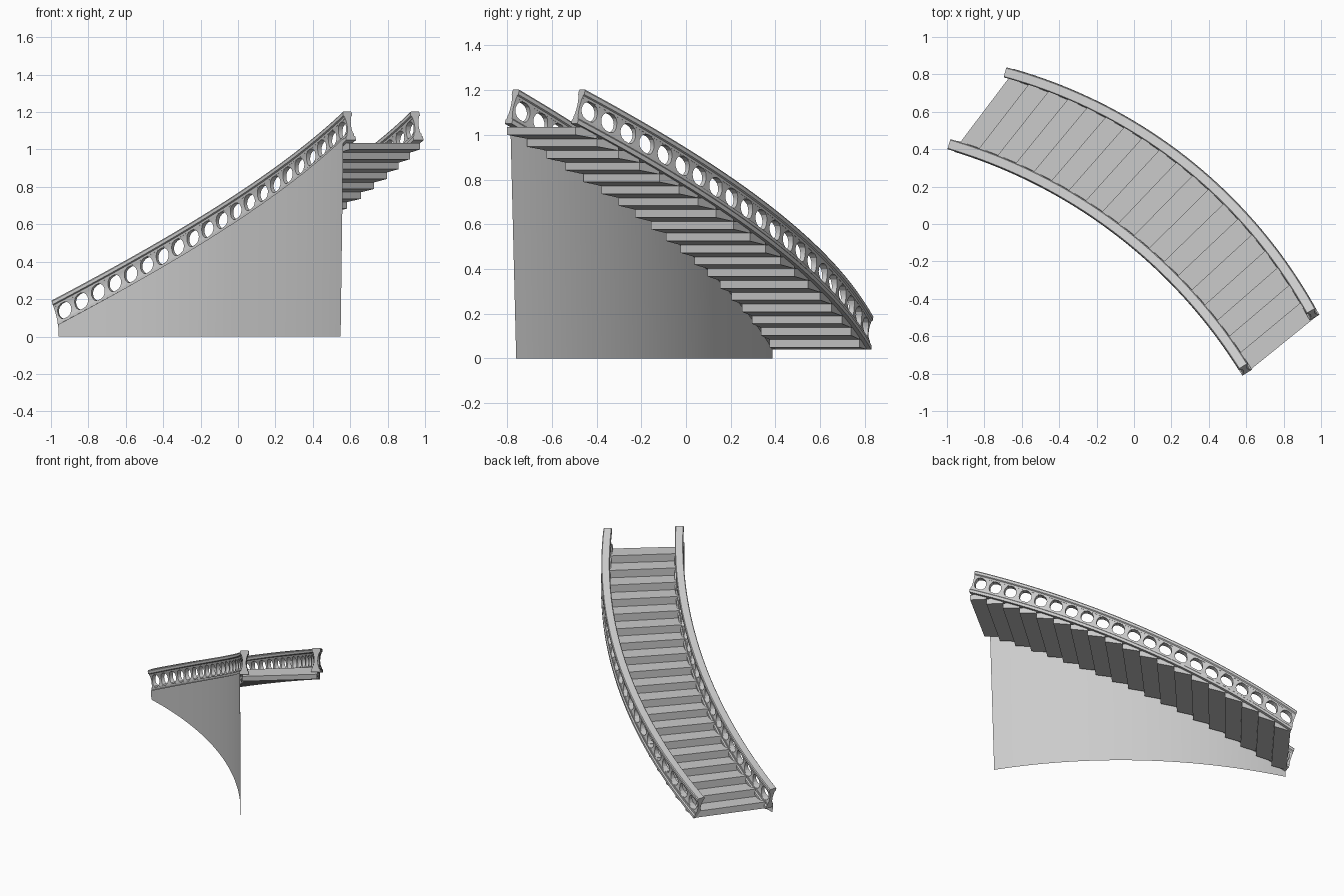
import bpy, math
from mathutils import Vector

if "Cube" in bpy.data.objects:
    bpy.data.objects.remove(bpy.data.objects["Cube"])

Z0, Z1, SHEAR = 0.04, 1.05, -0.27


class Arc:
    """Plan arc from a to b bulging by sag, rising evenly from Z0 to Z1."""
    def __init__(self, a, b, sag):
        a, b = Vector(a), Vector(b)
        d = b - a
        c = d.length
        d.normalize()
        n = Vector((-d.y, d.x))
        self.r = (c * c / 4 + sag * sag) / (2 * sag)
        self.half = math.asin(c / 2 / self.r)
        self.center = (a + b) / 2 + n * (sag - self.r)
        self.d, self.n = d, n
        self.length = 2 * self.half * self.r

    def at(self, t, off=0.0, h=0.0):
        # off = sideways offset, h = height above the path (leaning back slightly)
        t += SHEAR * h / self.length
        ang = (2 * t - 1) * self.half
        p = self.center + (self.d * math.sin(ang) + self.n * math.cos(ang)) * (self.r + off)
        t0 = t - SHEAR * h / self.length
        return (p.x, p.y, Z0 + (Z1 - Z0) * t0 + h)


inner = Arc((-0.95, 0.415), (0.605, -0.795), 0.18)
outer = Arc((-0.65, 0.80), (0.965, -0.50), 0.21)


def make(name, verts, faces, smooth=False):
    me = bpy.data.meshes.new(name)
    me.from_pydata(verts, [], faces)
    ob = bpy.data.objects.new(name, me)
    bpy.context.collection.objects.link(ob)
    if smooth:
        bpy.ops.object.select_all(action='DESELECT')
        ob.select_set(True)
        bpy.context.view_layer.objects.active = ob
        bpy.ops.object.shade_smooth_by_angle(angle=math.radians(25))
    return ob


def loft(rings, verts, faces):
    """Skin closed rings and cap both ends."""
    base, m = len(verts), len(rings[0])
    for r in rings:
        verts.extend(r)
    for i in range(len(rings) - 1):
        for j in range(m):
            k = (j + 1) % m
            a = base + i * m
            faces.append((a + j, a + m + j, a + m + k, a + k))
    faces.append(tuple(base + j for j in range(m)))
    faces.append(tuple(base + (len(rings) - 1) * m + j for j in reversed(range(m))))


def sweep(name, arc, profile, n=40):
    verts, faces = [], []
    loft([[arc.at(i / n, o, h) for o, h in profile] for i in range(n + 1)], verts, faces)
    make(name, verts, faces, True)


def mirrored(right):
    return right + [(-o, h) for o, h in reversed(right)]


BASE = mirrored([(0.030, 0.0), (0.030, 0.018), (0.022, 0.024), (0.022, 0.037)])
RAIL = mirrored([(0.019, 0.116), (0.021, 0.126), (0.028, 0.131), (0.028, 0.147), (0.023, 0.153)])


# Balusters flare at both ends so the gaps between them read as ovals
def balusters(name, arc, gaps=21):
    verts, faces = [], []
    pitch = 1 / gaps
    for i in range(gaps + 1):
        rings = []
        for k in range(9):
            u = -1 + k / 4
            h = 0.0765 + 0.043 * u
            wid = pitch * (0.5 - 0.385 * math.sqrt(max(0, 1 - u * u)))
            dep = 0.012 + 0.007 * u * u
            lo, hi = max(0, i * pitch - wid), min(1, i * pitch + wid)
            rings.append([arc.at(lo, -dep, h), arc.at(lo, dep, h),
                          arc.at(hi, dep, h), arc.at(hi, -dep, h)])
        loft(rings, verts, faces)
    make(name, verts, faces, True)


for side, arc in (("inner", inner), ("outer", outer)):
    sweep(side + "_stringer", arc, BASE)
    sweep(side + "_handrail", arc, RAIL)
    balusters(side + "_balusters", arc)

# Steps: flat tread, upright riser, sloping underside
N = 19
verts, faces = [], []
for i in range(N):
    top, rise = 0.085 + i * 0.0528, 0.0528
    if i == 0:
        rise = 0.045
    rings = []
    for arc, off in ((inner, -0.01), (outer, 0.01)):
        f = arc.at(i / N, off)
        b = arc.at((i + 1) / N, off)
        rings.append([(f[0], f[1], top - rise), (f[0], f[1], top),
                      (b[0], b[1], top), (b[0], b[1], top - 0.035)])
    loft(rings, verts, faces)
make("steps", verts, faces)

# Curved wall below the inner balustrade, a thin sheet down to the floor
verts, faces = [], []
M = 40
for i in range(M + 1):
    u = i / M
    p = inner.at(0.985 * u, -0.031)
    q = inner.at(0.97 * u, -0.029)
    verts += [(q[0], q[1], 0.0), (p[0], p[1], p[2] + 0.025)]
    if i:
        a = 2 * i - 2
        faces.append((a, a + 2, a + 3, a + 1))
make("side_wall", verts, faces, True)
